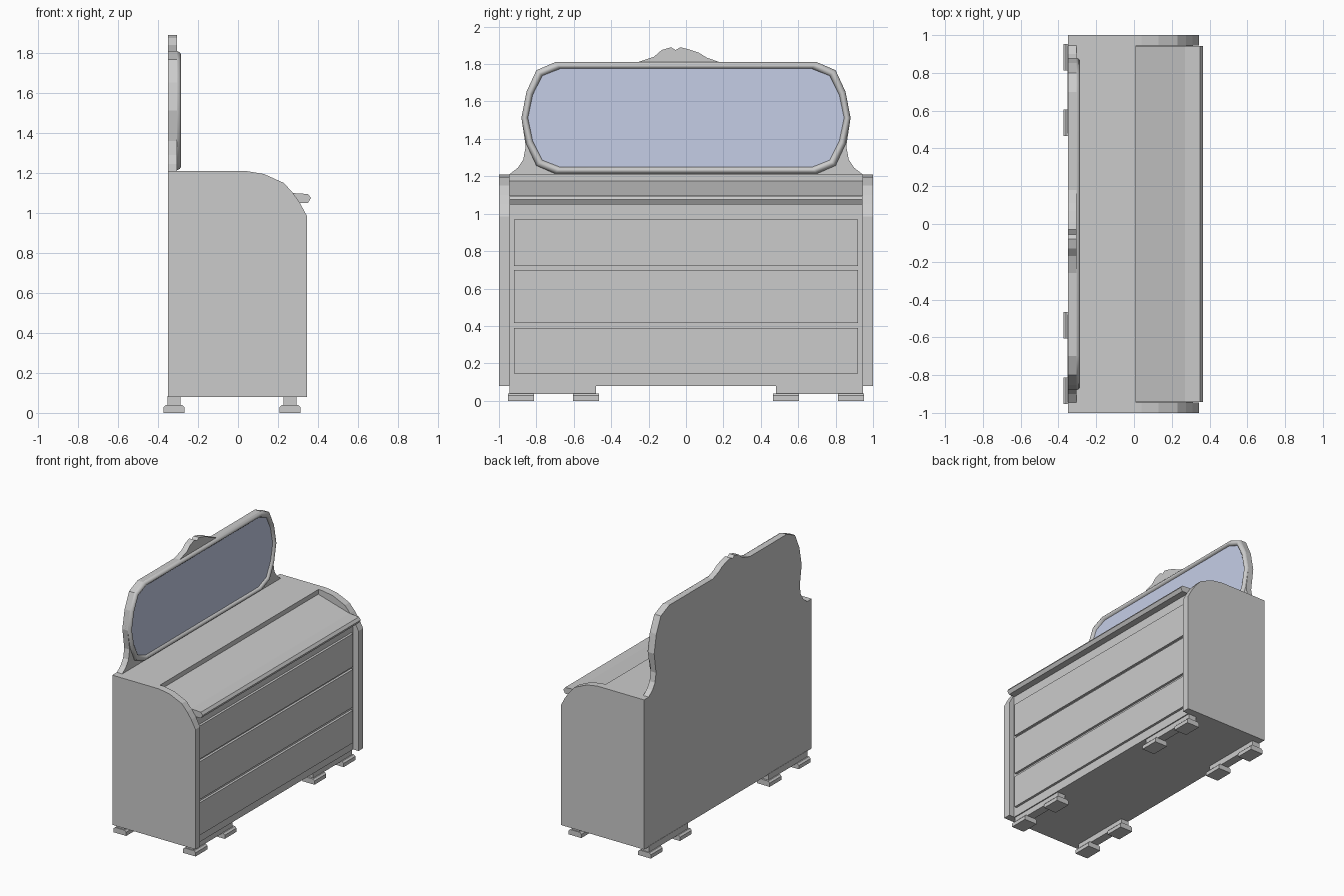
import bpy
import bmesh

cube = bpy.data.objects.get("Cube")
if cube:
    bpy.data.objects.remove(cube, do_unlink=True)


def material(name, colour):
    m = bpy.data.materials.new(name)
    m.use_nodes = True
    m.diffuse_color = colour
    m.node_tree.nodes["Principled BSDF"].inputs["Base Color"].default_value = colour
    return m


GREY = material("grey wood", (0.6, 0.6, 0.6, 1))
GLASS = material("pale blue glass", (0.56, 0.615, 0.795, 1))


def finish(name, bm, mat):
    bmesh.ops.recalc_face_normals(bm, faces=bm.faces)
    mesh = bpy.data.meshes.new(name)
    bm.to_mesh(mesh)
    bm.free()
    mesh.materials.append(mat)
    ob = bpy.data.objects.new(name, mesh)
    bpy.context.collection.objects.link(ob)
    return ob


def prism(name, points, axis, lo, hi, mat=GREY):
    """Extrude a profile: (x, z) points along y, or (y, z) points along x."""
    bm = bmesh.new()

    def place(p, d):
        return bm.verts.new((p[0], d, p[1]) if axis == "y" else (d, p[0], p[1]))
    a = [place(p, lo) for p in points]
    b = [place(p, hi) for p in points]
    bm.faces.new(a)
    bm.faces.new(b)
    for i in range(len(a)):
        j = (i + 1) % len(a)
        bm.faces.new((a[i], a[j], b[j], b[i]))
    return finish(name, bm, mat)


def box(name, x0, x1, y0, y1, z0, z1):
    return prism(name, [(x0, z0), (x1, z0), (x1, z1), (x0, z1)], "y", y0, y1)


# Side panels with a curved front shoulder
side = [(-0.35, 0.08), (0.345, 0.08), (0.345, 0.985), (0.31, 1.05), (0.275, 1.1),
        (0.23, 1.15), (0.13, 1.195), (0.04, 1.21), (-0.35, 1.21)]
prism("right_side_panel", side, "y", -1, -0.945)
prism("left_side_panel", side, "y", 0.945, 1)

# Carcass with raised rear deck, and the sloping lid
prism("carcass", [(-0.35, 0.08), (0.3, 0.08), (0.3, 1.06), (0.01, 1.165),
                  (0.01, 1.21), (-0.35, 1.21)], "y", -0.945, 0.945)
prism("sloping_lid", [(0.01, 1.175), (0.27, 1.1), (0.35, 1.095), (0.365, 1.075),
                      (0.35, 1.05), (0.01, 1.05)], "y", -0.943, 0.943)

# Drawer fronts
for i, (z0, z1) in enumerate([(0.145, 0.39), (0.415, 0.7), (0.72, 0.97)]):
    box(f"drawer_front_{i + 1}", 0.29, 0.318, -0.92, 0.92, z0, z1)

# Plinth rails, each on two chamfered foot pads
for row, xc in (("front", 0.26), ("back", -0.32)):
    for hand, s in (("right", -1), ("left", 1)):
        y0, y1 = sorted((s * 0.48, s * 0.945))
        box(f"{row}_{hand}_rail", xc - 0.032, xc + 0.032, y0, y1, 0.037, 0.085)
        for part, yc in (("inner", 0.535), ("outer", 0.883)):
            w = 0.053
            pad = [(xc - w, 0), (xc + w, 0), (xc + w, 0.028), (xc + w - 0.012, 0.04),
                   (xc - w + 0.012, 0.04), (xc - w, 0.028)]
            prism(f"{row}_{hand}_{part}_foot", pad, "y", s * yc - 0.07, s * yc + 0.07)

# Mirror outline: one quarter, mirrored up and across
MID = 1.512
quarter = [(0.88, 0), (0.853, 0.14), (0.8, 0.255), (0.7, 0.298)]
half = [(y, -z) for y, z in reversed(quarter[1:])] + quarter
outline = half + [(-y, z) for y, z in reversed(half)]


def inset(d):
    return [(y * (1 - d / 0.88), MID + z * (1 - d / 0.298)) for y, z in outline]


# Backboard with flared shoulders and a carved crest
shoulder = [(0.945, 1.21), (0.9, 1.245), (0.87, 1.29), (0.857, 1.36)]
right_edge = shoulder + [(y, MID + z) for y, z in quarter]
crest = [(0.18, 1.81), (0.11, 1.835), (0.07, 1.86), (0.01, 1.88), (-0.03, 1.89),
         (-0.055, 1.875), (-0.08, 1.89), (-0.13, 1.875), (-0.17, 1.84), (-0.26, 1.81)]
board = right_edge + crest + [(-y, z) for y, z in reversed(right_edge)]
prism("mirror_backboard", board, "x", -0.35, -0.305)

# Rounded mirror frame swept around the outline
section = [(0, -0.33), (0, -0.305), (0.006, -0.292), (0.014, -0.286), (0.022, -0.286),
           (0.03, -0.292), (0.036, -0.305), (0.036, -0.33)]
bm = bmesh.new()
rings = [[bm.verts.new((x, y, z)) for y, z in inset(d)] for d, x in section]
for k, a in enumerate(rings):
    b = rings[(k + 1) % len(rings)]
    for i in range(len(a)):
        j = (i + 1) % len(a)
        bm.faces.new((a[i], a[j], b[j], b[i]))
frame = finish("mirror_frame", bm, GREY)
bpy.context.view_layer.objects.active = frame
frame.select_set(True)
bpy.ops.object.shade_smooth_by_angle(angle=0.7)
frame.select_set(False)

# Mirror glass
prism("mirror_glass", inset(0.034), "x", -0.306, -0.302, GLASS)
